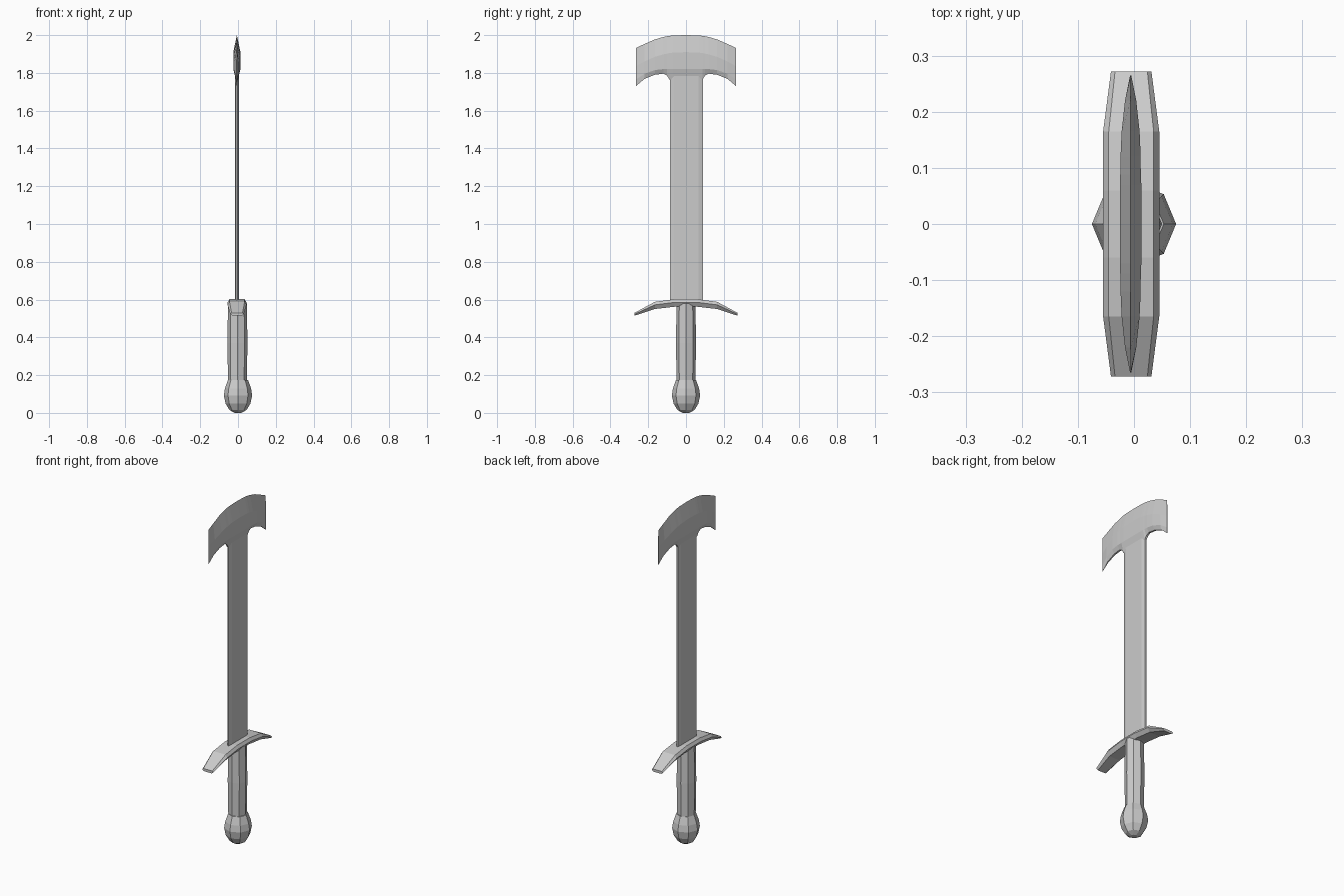
import bpy, bmesh
from math import cos, sin, pi

if "Cube" in bpy.data.objects:
    bpy.data.objects.remove(bpy.data.objects["Cube"])


def loft(name, rings, x=0.0):
    """Skin a row of equal-length point rings and cap both ends."""
    bm = bmesh.new()
    rows = [[bm.verts.new((p[0] + x, p[1], p[2])) for p in r] for r in rings]
    n = len(rows[0])
    for a, b in zip(rows, rows[1:]):
        for i in range(n):
            j = (i + 1) % n
            bm.faces.new((a[i], a[j], b[j], b[i]))
    bm.faces.new(rows[0])
    bm.faces.new(rows[-1])
    bmesh.ops.recalc_face_normals(bm, faces=bm.faces)
    mesh = bpy.data.meshes.new(name)
    bm.to_mesh(mesh)
    bm.free()
    obj = bpy.data.objects.new(name, mesh)
    bpy.context.collection.objects.link(obj)
    return obj


def octagon(r, z):
    return [(r * cos(i * pi / 4), r * sin(i * pi / 4), z) for i in range(8)]


def mirrored(stations):
    """Stations run from the middle outward along y; add the other side."""
    other = [(-s[0],) + s[1:] for s in stations if s[0] > 0]
    return other[::-1] + stations


# Pommel: faceted ball tapering into the grip
loft("pommel", [octagon(r, z) for r, z in
                [(0.018, 0.0), (0.045, 0.015), (0.066, 0.05), (0.075, 0.093),
                 (0.069, 0.13), (0.053, 0.175)]])

# Grip: eight-sided, slightly fuller in the middle
loft("grip", [octagon(r, z) for r, z in
              [(0.05, 0.175), (0.053, 0.37), (0.05, 0.58)]], -0.003)

# Crossguard: (y, top z, middle z, bottom z, half width)
guard = mirrored([(0.06, 0.602, 0.585, 0.562, 0.05),
                  (0.165, 0.588, 0.572, 0.55, 0.05),
                  (0.272, 0.53, 0.523, 0.515, 0.036)])
loft("crossguard", [[(-w * 0.8, y, t), (w * 0.8, y, t), (w, y, m),
                     (w * 0.7, y, b), (-w * 0.7, y, b), (-w, y, m)]
                    for y, t, m, b, w in guard], -0.005)

# Blade: flat bar with bevelled edges
section = [(-0.01, -0.065), (-0.004, -0.087), (0.004, -0.087), (0.01, -0.065),
           (0.01, 0.065), (0.004, 0.087), (-0.004, 0.087), (-0.01, 0.065)]
loft("blade", [[(sx, sy + 0.002, z) for sx, sy in section]
               for z in (0.59, 1.8)], -0.006)

# Flared head: (y, cutting edge z, upper ridge z, lower ridge z, bottom z, half thickness)
head = mirrored([(0.0, 2.0, 1.91, 1.82, 1.765, 0.019),
                 (0.07, 1.998, 1.907, 1.82, 1.765, 0.019),
                 (0.088, 1.996, 1.905, 1.82, 1.765, 0.0185),
                 (0.10, 1.994, 1.902, 1.82, 1.785, 0.018),
                 (0.12, 1.99, 1.898, 1.82, 1.796, 0.018),
                 (0.165, 1.977, 1.885, 1.815, 1.79, 0.016),
                 (0.22, 1.953, 1.86, 1.795, 1.768, 0.010),
                 (0.265, 1.932, 1.835, 1.765, 1.73, 0.001)])
loft("flared_head", [[(0, y, t), (w, y, a), (w, y, b), (w * 0.3, y, c),
                      (-w * 0.3, y, c), (-w, y, b), (-w, y, a)]
                     for y, t, a, b, c, w in head], -0.006)
